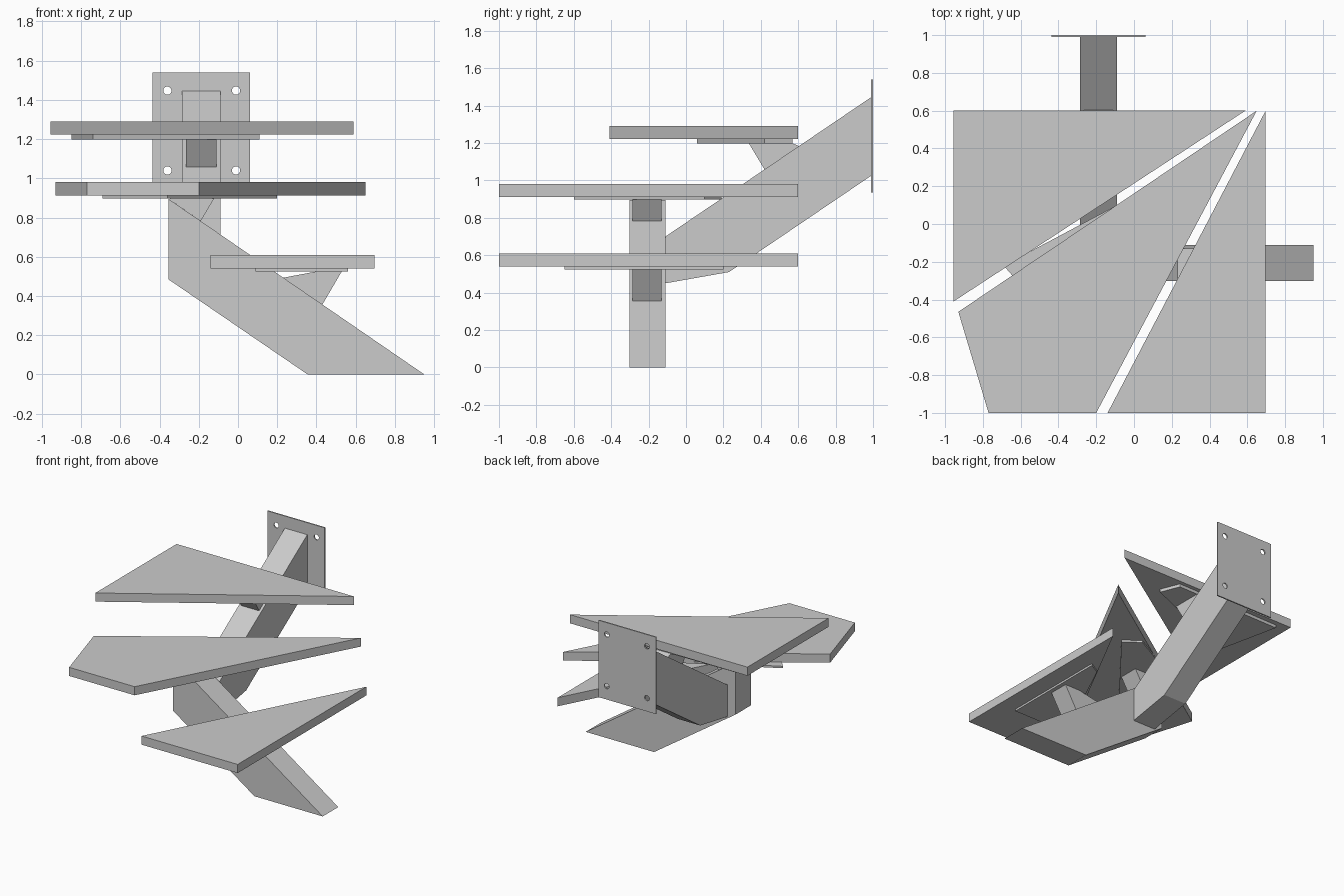
import bpy, bmesh, math

if "Cube" in bpy.data.objects:
    bpy.data.objects.remove(bpy.data.objects["Cube"])


def prism(name, profile, lo, hi, axis):
    """Extrude a 2D profile from lo to hi along the given axis."""
    place = {
        'x': lambda a, b, t: (t, a, b),
        'y': lambda a, b, t: (a, t, b),
        'z': lambda a, b, t: (a, b, t),
    }[axis]
    bm = bmesh.new()
    rings = [[bm.verts.new(place(a, b, t)) for a, b in profile] for t in (lo, hi)]
    n = len(profile)
    bm.faces.new(rings[0])
    bm.faces.new(rings[1])
    for i in range(n):
        j = (i + 1) % n
        bm.faces.new((rings[0][i], rings[0][j], rings[1][j], rings[1][i]))
    bmesh.ops.recalc_face_normals(bm, faces=bm.faces)
    mesh = bpy.data.meshes.new(name)
    bm.to_mesh(mesh)
    bm.free()
    ob = bpy.data.objects.new(name, mesh)
    bpy.context.collection.objects.link(ob)
    return ob


# Winder treads, each with a tapered support plate beneath
prism("upper_tread", [(-.955, .6), (-.955, -.41), (.59, .6)], 1.222, 1.29, 'z')
prism("upper_support_plate", [(-.85, .56), (-.74, .06), (.11, .42), (.05, .57)], 1.198, 1.222, 'z')

prism("middle_tread", [(-.93, -.465), (-.77, -1), (-.2, -1), (.65, .6)], .912, .98, 'z')
prism("middle_support_plate", [(-.69, -.22), (-.36, -.6), (.2, .10), (.08, .19)], .897, .912, 'z')

prism("lower_tread", [(-.14, -1), (.697, -1), (.697, .6)], .54, .608, 'z')
prism("lower_support_plate", [(.09, -.65), (.56, -.65), (.56, .2), (.47, .15)], .525, .54, 'z')

# Stringer beams: lower runs along x, upper runs along y
prism("lower_stringer", [(-.355, .895), (-.355, .485), (.355, 0), (.95, 0)], -.303, -.11, 'y')
prism("upper_stringer", [(.99, 1.445), (-.11, .70), (-.11, .45), (.23, .51), (.99, 1.025)], -.285, -.09, 'x')

# Wedge brackets between stringers and support plates
prism("lower_bracket", [(.23, .493), (.43, .356), (.53, .527), (.40, .525)], -.285, -.13, 'y')
prism("middle_bracket", [(-.35, .892), (-.19, .782), (-.12, .9), (-.345, .9)], -.285, -.13, 'y')
prism("upper_bracket", [(.335, 1.2), (.42, 1.058), (.605, 1.183), (.565, 1.2)], -.265, -.11, 'x')

# Wall plate with four bolt holes
plate = prism("wall_plate", [(-.437, .935), (.06, .935), (.06, 1.54), (-.437, 1.54)], .99, 1.0, 'y')
for x in (-.36, -.01):
    for z in (1.04, 1.447):
        circle = [(x + .021 * math.cos(math.tau * k / 24), z + .021 * math.sin(math.tau * k / 24))
                  for k in range(24)]
        cutter = prism("hole_cutter", circle, .95, 1.05, 'y')
        mod = plate.modifiers.new("bolt_hole", 'BOOLEAN')
        mod.operation = 'DIFFERENCE'
        mod.solver = 'EXACT'
        mod.object = cutter
        bpy.context.view_layer.objects.active = plate
        bpy.ops.object.modifier_apply(modifier=mod.name)
        bpy.data.objects.remove(cutter)
